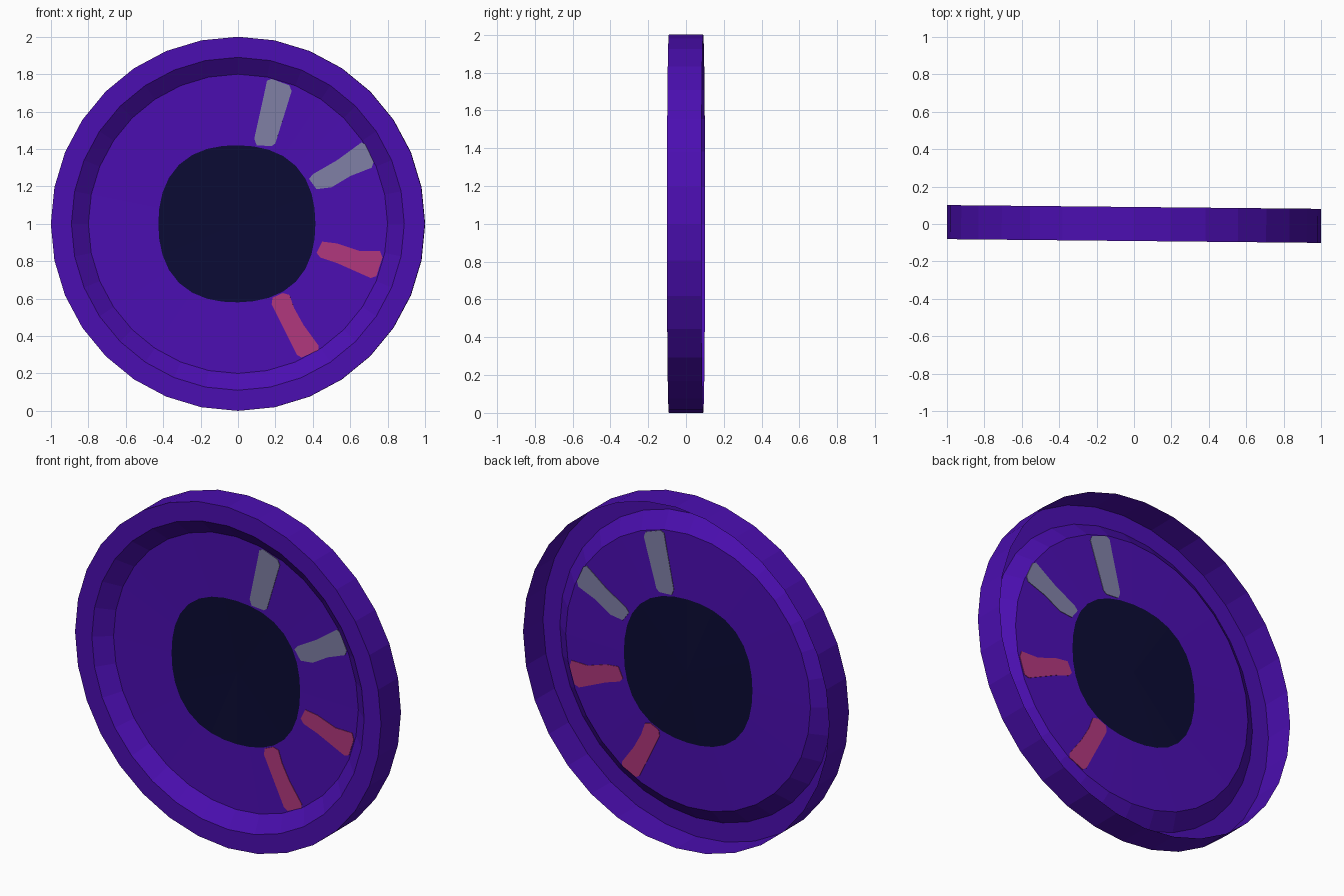
import bpy, bmesh, math
from mathutils import Matrix

if "Cube" in bpy.data.objects:
    bpy.data.objects.remove(bpy.data.objects["Cube"])

SIDES = 32
HALF = 0.091                       # half the rim depth
TILT = Matrix.Translation((0, 0, 1)) @ Matrix.Rotation(-0.01, 4, 'Z')


def material(name, rgb):
    lin = [((c / 255 + 0.055) / 1.055) ** 2.4 if c > 10 else c / 255 / 12.92 for c in rgb]
    m = bpy.data.materials.new(name)
    m.diffuse_color = (*lin, 1)
    m.use_nodes = True
    m.node_tree.nodes["Principled BSDF"].inputs["Base Color"].default_value = m.diffuse_color
    return m


PURPLE = material("purple", (75, 14, 177))
NAVY = material("dark navy", (11, 11, 52))
GREY = material("grey", (128, 128, 166))
PINK = material("pink red", (176, 55, 124))


def web_y(r):
    """Depth of the shallow conical web at radius r."""
    return -0.003 - 0.016 * r / 0.8


def hub_r(a):
    """Radius of the slightly squarish painted hub."""
    return 0.431 - 0.011 * math.cos(4 * a) - 0.006 * math.cos(a)


def finish(bm, name, mats):
    bm.transform(TILT)
    mesh = bpy.data.meshes.new(name)
    bm.to_mesh(mesh)
    bm.free()
    for m in mats:
        mesh.materials.append(m)
    obj = bpy.data.objects.new(name, mesh)
    bpy.context.collection.objects.link(obj)


# Open-backed wheel shell: tread, front lip, sloped wall, web, painted hub
bm = bmesh.new()
profile = [(1, HALF), (1, -HALF), (0.89, -HALF), (0.80, web_y(0.8)), (None, None)]
angles = [2 * math.pi * i / SIDES for i in range(SIDES)]
rings = []
for r, y in profile:
    ring = []
    for a in angles:
        rr = r or hub_r(a)
        yy = web_y(rr) if r is None else y
        ring.append(bm.verts.new((rr * math.cos(a), yy, rr * math.sin(a))))
    rings.append(ring)
for r0, r1 in zip(rings, rings[1:]):
    for i in range(SIDES):
        j = (i + 1) % SIDES
        bm.faces.new((r0[i], r0[j], r1[j], r1[i]))
centre = bm.verts.new((0, web_y(0), 0))
for i in range(SIDES):
    bm.faces.new((rings[-1][i], rings[-1][(i + 1) % SIDES], centre)).material_index = 1
bm.normal_update()
finish(bm, "wheel_shell", [PURPLE, NAVY])


# Painted marks: thin plates through the web, seen from both sides
def mark(name, mat, outline):
    bm = bmesh.new()
    layers = []
    for off in (-0.003, 0.003):
        layers.append([bm.verts.new((x, web_y(math.hypot(x, z)) + off, z)) for x, z in outline])
        bm.faces.new(layers[-1])
    front, back = layers
    for i in range(len(outline)):
        j = (i + 1) % len(outline)
        bm.faces.new((front[i], front[j], back[j], back[i]))
    bmesh.ops.recalc_face_normals(bm, faces=bm.faces[:])
    finish(bm, name, [mat])


mark("upper_grey_mark", GREY, [(.155, .765), (.18, .775), (.275, .74), (.287, .71), (.20, .43),
                               (.18, .415), (.10, .42), (.087, .455), (.137, .68)])
mark("lower_grey_mark", GREY, [(.66, .435), (.682, .425), (.725, .33), (.715, .30), (.60, .255),
                               (.50, .195), (.42, .185), (.38, .24), (.40, .265), (.53, .34)])
mark("upper_pink_mark", PINK, [(.45, -.095), (.42, -.155), (.44, -.18), (.53, -.21), (.71, -.29),
                               (.74, -.28), (.772, -.18), (.76, -.145), (.65, -.145), (.53, -.105)])
mark("lower_pink_mark", PINK, [(.24, -.37), (.185, -.395), (.18, -.43), (.24, -.55), (.315, -.70),
                               (.34, -.715), (.43, -.675), (.43, -.65), (.35, -.54), (.30, -.45),
                               (.275, -.38)])
